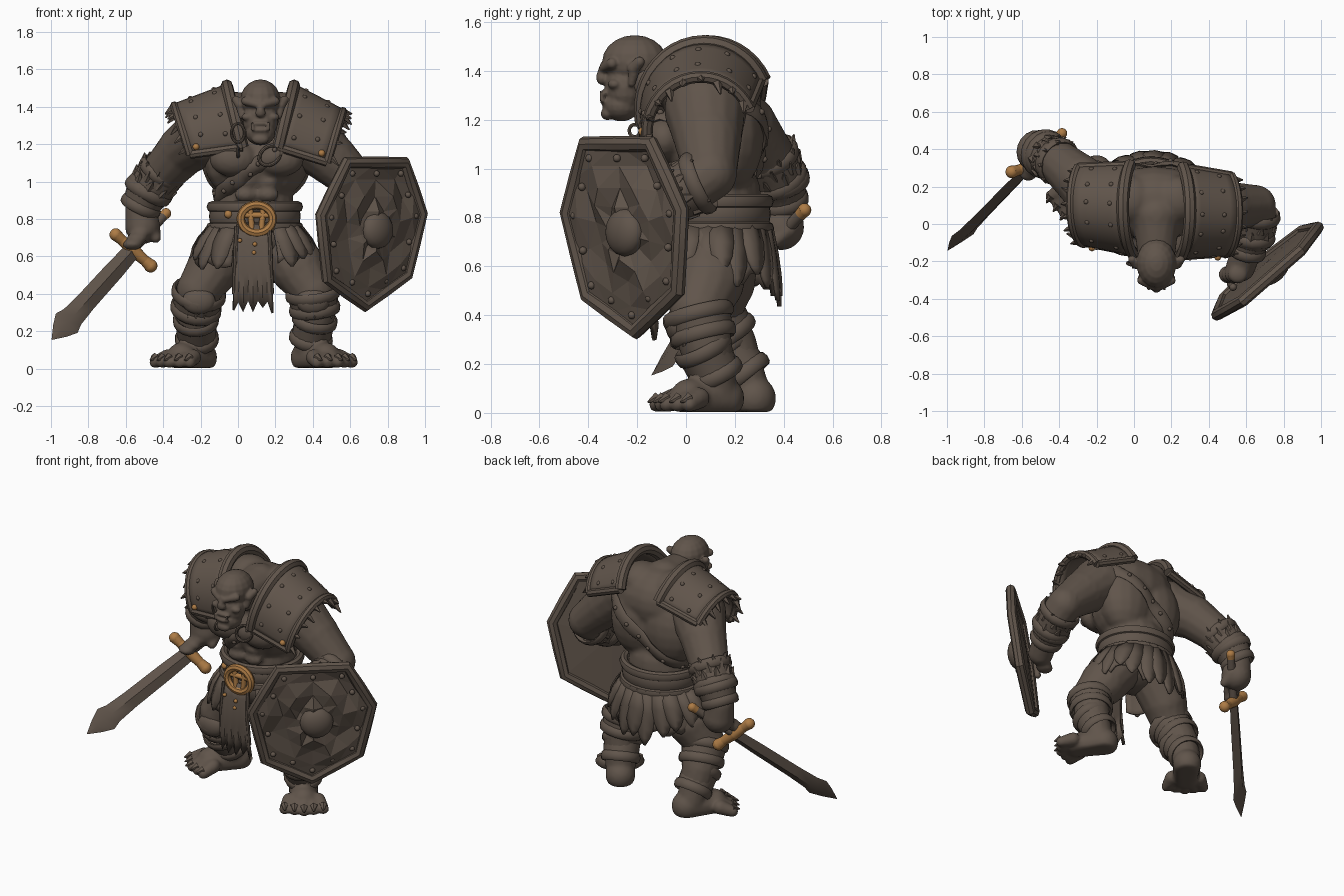
import bpy, bmesh, random
from math import sin, cos, pi, radians
from mathutils import Vector as V, Matrix
from mathutils.bvhtree import BVHTree

random.seed(4)
if "Cube" in bpy.data.objects:
    bpy.data.objects.remove(bpy.data.objects["Cube"])
made = []


def material(name, rgb):
    m = bpy.data.materials.new(name)
    m.use_nodes = True
    m.diffuse_color = (*rgb, 1)
    m.node_tree.nodes["Principled BSDF"].inputs["Base Color"].default_value = (*rgb, 1)
    return m


brown = material("dark brown", (0.118, 0.09, 0.07))
gold = material("old gold", (0.42, 0.2, 0.06))


def finish(name, bm, mat=brown, voxel=0, thick=0, soft=3):
    bmesh.ops.recalc_face_normals(bm, faces=bm.faces)
    me = bpy.data.meshes.new(name)
    bm.to_mesh(me)
    bm.free()
    me.materials.append(mat)
    ob = bpy.data.objects.new(name, me)
    bpy.context.collection.objects.link(ob)
    if voxel:
        r = ob.modifiers.new("fuse", "REMESH")
        r.mode, r.voxel_size, r.use_smooth_shade = "VOXEL", voxel, True
        s = ob.modifiers.new("soften", "SMOOTH")
        s.factor, s.iterations = 0.5, soft
    if thick:
        s = ob.modifiers.new("thickness", "SOLIDIFY")
        s.thickness, s.offset = thick, 0
    made.append(ob)
    return ob


def ball(bm, c, r, rot=Matrix()):
    r = r if isinstance(r, tuple) else (r, r, r)
    bmesh.ops.create_uvsphere(bm, u_segments=16, v_segments=10, radius=1,
                              matrix=Matrix.Translation(c) @ rot @ Matrix.Diagonal((*r, 1)))


def cone(bm, a, b, ra, rb, seg=14):
    a, b = V(a), V(b)
    rot = (b - a).to_track_quat("Z", "Y").to_matrix().to_4x4()
    bmesh.ops.create_cone(bm, cap_ends=True, segments=seg, radius1=ra, radius2=rb,
                          depth=(b - a).length, matrix=Matrix.Translation((a + b) / 2) @ rot)


def limb(bm, pts):
    for p in pts:
        ball(bm, p[:3], p[3])
    for p, q in zip(pts, pts[1:]):
        cone(bm, p[:3], q[:3], p[3], q[3])


def loft(bm, rings, closed=False, cap=True, wrap=True):
    vs = [[bm.verts.new(p) for p in ring] for ring in rings]
    n = len(vs[0])
    for i in range(len(vs) if closed else len(vs) - 1):
        a, b = vs[i], vs[(i + 1) % len(vs)]
        for j in range(n if wrap else n - 1):
            k = (j + 1) % n
            bm.faces.new((a[j], a[k], b[k], b[j]))
    if cap and wrap and not closed:
        bm.faces.new(vs[0])
        bm.faces.new(vs[-1])


def sweep(bm, pts, ra, rb, closed=True, ups=V((0, 0, 1)), n=8):
    # oval section along a path; ra is across, rb is along the up direction
    rings, m = [], len(pts)
    for i, p in enumerate(pts):
        nxt = pts[(i + 1) % m] if closed else pts[min(i + 1, m - 1)]
        prv = pts[i - 1] if closed else pts[max(i - 1, 0)]
        t = (nxt - prv).normalized()
        up = ups[i] if isinstance(ups, list) else ups
        s = t.cross(up).normalized()
        u = s.cross(t)
        rings.append([p + s * ra * cos(k * 2 * pi / n) + u * rb * sin(k * 2 * pi / n) for k in range(n)])
    loft(bm, rings, closed)


def oval(c, e1, e2, n=32):
    c, e1, e2 = V(c), V(e1), V(e2)
    return [c + e1 * cos(i * 2 * pi / n) + e2 * sin(i * 2 * pi / n) for i in range(n)]


# torso
bm = bmesh.new()
for c, r in [((.09, .12, .7), (.225, .185, .15)), ((.09, .12, .88), (.21, .19, .2)),
             ((.1, .09, 1.1), (.28, .21, .22)), ((.11, .11, 1.27), (.31, .2, .2))]:
    ball(bm, c, r)
for s in (-1, 1):
    ball(bm, (.1 + s * .125, -.09, 1.12), (.13, .085, .095))
    ball(bm, (.1 + s * .11, .17, 1.13), (.19, .15, .23))
    ball(bm, (.11 + s * .12, .13, 1.38), (.12, .13, .1))
    for z in (.93, 1.0):
        ball(bm, (.1 + s * .06, -.07, z), (.06, .04, .04))
limb(bm, [(.12, .05, 1.36, .13), (.12, -.18, 1.37, .1)])
torso = finish("torso", bm, voxel=.015)
tree = BVHTree.FromObject(torso, bpy.context.evaluated_depsgraph_get())

# arms with fists
bm = bmesh.new()
limb(bm, [(-.17, .12, 1.25, .17), (-.29, .235, 1.17, .14), (-.39, .32, 1.06, .12),
          (-.46, .37, .96, .115), (-.52, .39, .85, .085), (-.51, .39, .76, .095)])
limb(bm, [(.36, .08, 1.24, .17), (.5, .09, 1.12, .14), (.65, .1, .98, .11),
          (.65, .01, .92, .11), (.6, -.15, .84, .08), (.57, -.23, .8, .08)])
for i in range(4):
    f = i / 3 - .5
    ball(bm, (-.53 + .07 * f, .32 + .08 * f, .71 + .09 * f), (.055, .05, .032))
    ball(bm, (.53 + .05 * f, -.27, .8 + .13 * f), (.055, .05, .03))
limb(bm, [(-.45, .42, .75, .035), (-.44, .36, .7, .03)])
finish("arms", bm, voxel=.013)

# legs and bare feet with toes
bm = bmesh.new()
claws = bmesh.new()
limb(bm, [(.21, .12, .68, .15), (.32, .09, .54, .15), (.4, .05, .42, .12), (.41, .08, .28, .11), (.39, .12, .1, .09)])
limb(bm, [(-.02, .15, .68, .15), (-.13, .14, .54, .145), (-.21, .11, .42, .12), (-.23, .18, .28, .11), (-.22, .25, .1, .09)])
for heel, d in [(V((.37, .15, .06)), V((.58, -.81, 0))), (V((-.2, .28, .06)), V((-.6, -.8, 0)))]:
    side = V((-d.y, d.x, 0))
    limb(bm, [(*heel, .09), (*(heel + d * .17), .08)])
    for i in range(5):
        f = (i - 2) / 2
        base = heel + d * (.2 - .02 * abs(f)) + side * f * .085
        tip = heel + d * (.28 - .03 * abs(f)) + side * f * .115 - V((0, 0, .025))
        limb(bm, [(*base, .045), (*tip, .034)])
        cone(claws, tip + V((0, 0, .025)), tip + d * .045 + V((0, 0, .01)), .025, .004, 6)
for v in bm.verts:
    v.co.z = max(v.co.z, .003)
finish("legs", bm, voxel=.013)
finish("toe_claws", claws)

# head: skull, brow, nose, jaw, ears, tusks
bm = bmesh.new()
for c, r in [((.12, -.21, 1.437), (.107, .134, .109)), ((.12, -.25, 1.33), (.096, .083, .11)),
             ((.12, -.265, 1.26), (.08, .078, .067)), ((.12, -.342, 1.368), (.028, .025, .026)),
             ((.12, -.33, 1.31), (.052, .02, .014)), ((.12, -.332, 1.275), (.048, .02, .014)),
             ((.12, -.322, 1.225), (.045, .027, .027))]:
    ball(bm, c, r)
limb(bm, [(.12, -.335, 1.42, .018), (.12, -.35, 1.375, .019)])
for s in (-1, 1):
    limb(bm, [(.12 + s * .018, -.337, 1.412, .019), (.12 + s * .08, -.302, 1.43, .023)])
    ball(bm, (.12 + s * .068, -.292, 1.345), (.034, .028, .022))
    limb(bm, [(.12 + s * .11, -.215, 1.41, .026), (.12 + s * .13, -.19, 1.437, .022)])
    limb(bm, [(.12 + s * .107, -.215, 1.39, .022), (.12 + s * .1, -.222, 1.35, .016)])
    cone(bm, (.12 + s * .04, -.342, 1.275), (.12 + s * .045, -.352, 1.32), .012, .004, 8)
finish("head", bm, voxel=.007, soft=1)
bm = bmesh.new()
sweep(bm, oval((0, -.21, 1.26), (.035, 0, 0), (0, -.01, .05)), .008, .008, ups=V((0, 1, 0)))
sweep(bm, oval((.0, -.21, 1.155), (.005, .022, 0), (0, 0, .025)), .007, .007, ups=V((1, 0, 0)))
finish("hanging_rings", bm)


# curved shoulder plates with rolled rims, studs and torn ends
def pad(name, ci, co, ri, ro, sx):
    ci, co = V(ci), V(co)

    def at(s, a, lift=0):
        r = V((0, *ri)).lerp(V((0, *ro)), s)
        return ci.lerp(co, s) + V((-sx * .07 * (1 - sin(a)), -cos(a) * (r.y + lift), sin(a) * (r.z + lift)))
    angs = [radians(-12 + 166 * i / 18) for i in range(19)]
    plate, rim = bmesh.new(), bmesh.new()
    loft(plate, [[at(s / 5, a) for a in angs] for s in range(6)], wrap=False)
    finish(name + "_shoulder_plate", plate, thick=.035)
    sweep(rim, [at(0, a, .008) for a in angs], .033, .033, False, V((1, 0, 0)))
    sweep(rim, [at(1, a, .005) for a in angs], .024, .024, False, V((1, 0, 0)))
    for a in (angs[0], angs[-1]):
        sweep(rim, [at(s / 4, a, .005) for s in range(5)], .024, .024, False)
    for s in (.25, .7):
        for a in angs[2:-1:3]:
            ball(rim, at(s, a + random.uniform(-.1, .1), .014), .013)
    for a in angs[1::2]:
        p = at(1, a)
        cone(rim, p, p + V((sx * .05, random.uniform(-.02, .02), random.uniform(-.06, 0))), .024, .004, 5)
    finish(name + "_shoulder_trim", rim)
    knob = bmesh.new()
    ball(knob, at(.85, angs[1], .02), .018)
    finish(name + "_shoulder_stud", knob, gold)


pad("left", (.3, .075, 1.24), (.56, .06, 1.15), (.248, .265), (.215, .22), 1)
pad("right", (-.06, .09, 1.24), (-.34, .11, 1.19), (.245, .265), (.21, .21), -1)

# chest strap laid over the torso
pts, ups = [], []
for d in oval((0, 0, 0), (0, 1, 0), (.8, 0, .6), 48):
    hit, nor, _, _ = tree.ray_cast(V((.12, .08, 1.1)) + d * 1.2, -d)
    if hit:
        pts.append(hit + nor * .008)
        ups.append(nor)
bm = bmesh.new()
sweep(bm, pts, .042, .016, ups=ups)
for p, u in list(zip(pts, ups))[::3]:
    ball(bm, p + u * .015, .013)
sweep(bm, oval((.17, -.18, 1.14), (.05, 0, .035), (-.025, 0, .04)), .01, .01, ups=V((0, 1, 0)))
finish("chest_strap", bm)

# belt, round buckle and studs
bm = bmesh.new()
for z, r, h, t in [(.865, .232, .03, .026), (.815, .225, .06, .02), (.755, .236, .028, .024)]:
    sweep(bm, oval((.09, .12, z), (r, 0, 0), (0, r * .92, 0), 40), t, h)
finish("belt", bm)
bm = bmesh.new()
sweep(bm, oval((.1, -.13, .8), (.085, 0, 0), (0, 0, .075)), .023, .024, ups=V((0, 1, 0)))
for x in (.075, .125):
    limb(bm, [(x, -.125, .74, .016), (x + (x - .1) * .4, -.125, .85, .016)])
limb(bm, [(.04, -.125, .82, .016), (.16, -.125, .82, .016)])
ball(bm, (.09 + .24 * cos(-2.2), .12 + .225 * sin(-2.2), .825), .022)
for x, z in ((.01, .685), (.09, .665), (.085, .62)):
    ball(bm, (x, -.153, z), .012)
finish("buckle_and_studs", bm, gold)

# ragged hide skirt, open at the front, with torn strips over it
bm = bmesh.new()
span = [radians(-68 + 316 * i / 47) for i in range(48)]
hem = [.58 - .07 * max(0, sin(a)) ** 2 + random.uniform(-.045, .03) for a in span]


def on_skirt(a, f, z, lift=0):
    k = sin(f * 1.6)
    return V((.09 + (.23 + lift + .1 * k) * cos(a), .12 + (.215 + lift + .04 * k) * sin(a), z))


loft(bm, [[on_skirt(a, f, .78 + (h - .78) * f) for a, h in zip(span, hem)] for f in (0, .3, .6, .85, 1)], wrap=False)
for i in range(19):
    a = span[2 + i * 43 // 18]
    length = random.uniform(.17, .25) + .09 * max(0, sin(a)) ** 3
    loft(bm, [[on_skirt(a + e * w, f, .77 - length * f, .01 + .004 * (e == 0)) for e in (-1, 0, 1)]
              for f, w in ((0, .2), (.4, .2), (.7, .16), (.87, .1), (1, .02))], wrap=False)
finish("ragged_skirt", bm, thick=.014)

# hanging front cloth
bm = bmesh.new()
cols = 9
ends = [.31 + (.06 if i % 2 else 0) + random.uniform(-.015, .02) for i in range(cols)]
loft(bm, [[V((.08 + (i - 4) * .025 * (.85 + .2 * f), -.125 - .03 * sin(f * 3) + .008 * (i % 2),
              .77 + (ends[i] - .77) * f)) for i in range(cols)] for f in (0, .2, .4, .6, .8, 1)], wrap=False)
finish("front_cloth", bm, thick=.02)
bm = bmesh.new()
for s in (-1, 1):
    sweep(bm, [V((.08 + s * .088, -.135, .76)), V((.08 + s * .095, -.155, .58)), V((.08 + s * .1, -.14, .4))],
          .012, .012, False, V((0, 1, 0)))
finish("cloth_hem", bm)


# cuffs with rolled ends and shaggy tufts
def cuff(bm, a, b, ra, rb, tufts=0, length=.07):
    a, b = V(a), V(b)
    d = (b - a).normalized()
    e1 = d.orthogonal().normalized()
    e2 = d.cross(e1)
    cone(bm, a, b, ra, rb, 18)
    for p, r in ((a, ra), (b, rb)):
        sweep(bm, oval(p, e1 * r, e2 * r, 18), .014, .03, ups=d)
    for row in range(3 if tufts else 0):
        for i in range(tufts):
            t = 2 * pi * (i + .5 * row) / tufts
            out = e1 * cos(t) + e2 * sin(t)
            f = row / 3 + random.uniform(0, .1)
            p = a.lerp(b, f) + out * (ra + (rb - ra) * f - .015)
            cone(bm, p, p + out * length * .6 - d * length, .028, .003, 5)


bm = bmesh.new()
cuff(bm, (-.41, .335, 1.05), (-.47, .37, .96), .118, .118, 9, .05)
cuff(bm, (-.48, .375, .95), (-.52, .39, .87), .12, .1)
cuff(bm, (.65, .05, .94), (.63, -.06, .89), .122, .115, 8, .035)
cuff(bm, (.62, -.07, .88), (.6, -.14, .85), .11, .095)
finish("arm_wraps", bm)
bm = bmesh.new()
for knee, shin, ankle in [((.4, .05, .4), (.41, .07, .32), (.39, .12, .16)), ((-.21, .11, .4), (-.225, .16, .32), (-.22, .24, .16))]:
    cuff(bm, knee, shin, .135, .125)
    cuff(bm, V(shin) - V((0, 0, .06)), ankle, .11, .105)
    k = V(knee)
    ball(bm, k + V((0, -.09, -.04)), (.09, .045, .07))
    for i in range(5):
        p = V(shin) + V(((i - 2) * .045, -.1 + .012 * (i - 2) ** 2, .02))
        cone(bm, p, p + V((0, -.03, -.07)), .03, .004, 5)
finish("leg_wraps", bm)

# sword: leaf blade, grip, guard and pommel
pommel, tip = V((-.385, .485, .83)), V((-.995, -.14, .155))
d = (tip - pommel).normalized()
w = V((.73, .06, -.65)).normalized()
n = d.cross(w)
bm = bmesh.new()
rings = []
for t, h, k in [(.28, .045, .024), (.45, .052, .026), (.7, .055, .026), (.82, .062, .024), (.87, .078, .02), (.93, .048, .014), (1, .002, .002)]:
    c = pommel.lerp(tip, t)
    rings.append([c + w * h, c + n * k, c - w * h, c - n * k])
loft(bm, rings)
cone(bm, pommel, pommel.lerp(tip, .3), .025, .025)
finish("blade_and_grip", bm)
bm = bmesh.new()
g = pommel.lerp(tip, .29)
bar = V((.73, .2, -.65)).normalized()
limb(bm, [(*(g + bar * x), r) for x, r in ((-.125, .034), (-.08, .028), (0, .036), (.085, .029), (.13, .036))])
limb(bm, [(*pommel, .028), (*(pommel + d * .04), .024)])
finish("guard_and_pommel", bm, gold)

# shield: hammered flat facets, rolled rim, boss and rivets
u, face = V((.755, .656, 0)), V((.656, -.755, 0))


def on_shield(x, z, lift=0):
    return V((.71, -.24, z)) + u * x + face * (lift + .12 * (z - .73))


edge = [(-.21, 1.1), (.2, 1.1), (.35, .83), (.28, .5), (0, .335), (-.28, .48), (-.36, .82)]
line = []
for (x, z), (x2, z2) in zip(edge, edge[1:] + edge[:1]):
    line += [(x + (x2 - x) * f, z + (z2 - z) * f) for f in (0, .5)]
bm, trim = bmesh.new(), bmesh.new()
rings = []
for f, h in [(0, -.03), (.5, -.02), (1, -.01), (1, .01), (.75, .01), (.5, .025), (.28, .035), (0, .04)]:
    dent = .026 if .2 < f < 1 and h > 0 else 0
    rings.append([on_shield(x * f, .74 + (z - .74) * f, h + random.uniform(-dent, dent)) for x, z in line])
loft(bm, rings, cap=False)
bmesh.ops.remove_doubles(bm, verts=bm.verts, dist=.0005)
bmesh.ops.triangulate(bm, faces=bm.faces)
shield_face = finish("shield_face", bm)
sweep(trim, [on_shield(x, z) for x, z in line], .034, .032, ups=face)
for x, z in line:
    ball(trim, on_shield(x * .84, .74 + (z - .74) * .84, .015), .016)
ball(trim, on_shield(.02, .74, .03), (.1, .1, .06), face.to_track_quat("Z", "Y").to_matrix().to_4x4())
limb(trim, [(*on_shield(-.2, .86, -.06), .02), (*on_shield(-.2, .7, -.06), .02)])
finish("shield_rim_and_boss", trim)

bpy.ops.object.select_all(action="DESELECT")
for ob in made:
    ob.select_set(ob is not shield_face)
bpy.context.view_layer.objects.active = made[0]
bpy.ops.object.shade_smooth_by_angle(angle=radians(40))
